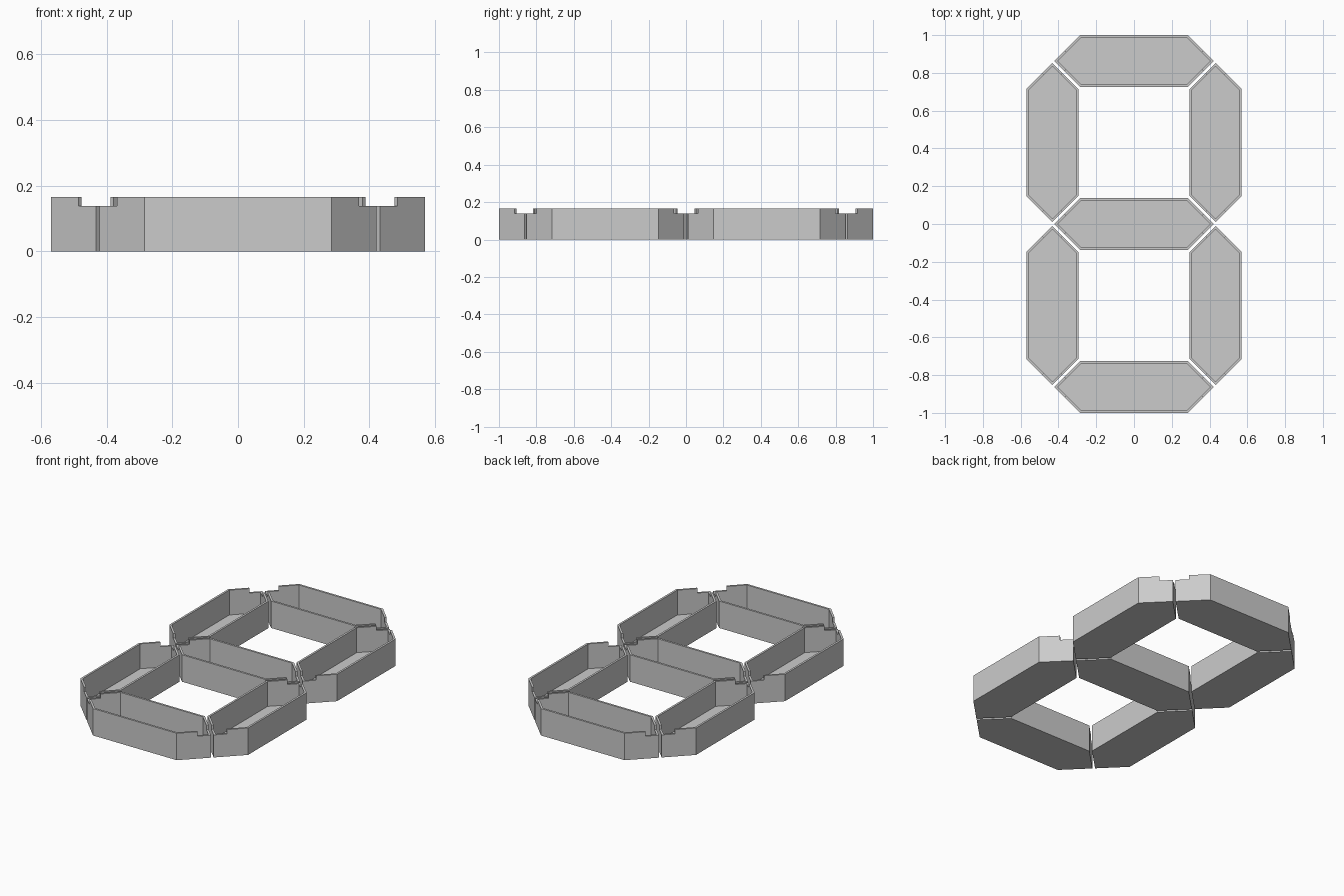
import bpy, bmesh, math

if "Cube" in bpy.data.objects:
    bpy.data.objects.remove(bpy.data.objects["Cube"])

A, W, T = 0.284, 0.137, 0.0125      # half straight side, half width, wall thickness
N = 0.053                           # half width of the notch at each tip
FLOOR, LOW, HIGH = 0.0125, 0.138, 0.165
PITCH = 0.8630                      # spacing between the horizontal segments

grey = bpy.data.materials.new("plain grey")
grey.diffuse_color = (0.6, 0.6, 0.6, 1)
grey.use_nodes = True
grey.node_tree.nodes["Principled BSDF"].inputs["Base Color"].default_value = grey.diffuse_color


def outline(t):
    """Hexagon moved inward by t, with extra points where the tip notches end."""
    d = t / math.sqrt(2)
    cx, cy = A - t * math.tan(math.pi / 8), W - t
    nx, ny = A + W - N - d, N - d
    tip = A + W - 2 * d
    right = [(cx, -cy), (nx, -ny), (tip, 0), (nx, ny), (cx, cy)]
    return right + [(-x, -y) for x, y in right]


def tray_mesh():
    bm = bmesh.new()
    outer, inner = outline(0), outline(T)
    n = len(outer)
    cache = {}

    def v(ring, i, z):
        key = (ring is inner, i % n, z)
        if key not in cache:
            cache[key] = bm.verts.new((*ring[i % n], z))
        return cache[key]

    def wall(ring, i, z0, z1):
        bm.faces.new([v(ring, i, z0), v(ring, i + 1, z0),
                      v(ring, i + 1, z1), v(ring, i, z1)])

    for i in range(n):
        notched = i % 5 in (1, 2)
        top = LOW if notched else HIGH
        wall(outer, i, 0, LOW)
        wall(inner, i, FLOOR, LOW)
        if not notched:
            wall(outer, i, LOW, HIGH)
            wall(inner, i, LOW, HIGH)
        # rim
        bm.faces.new([v(outer, i, top), v(outer, i + 1, top),
                      v(inner, i + 1, top), v(inner, i, top)])
        # notch side
        if i % 5 in (1, 3):
            bm.faces.new([v(outer, i, LOW), v(outer, i, HIGH),
                          v(inner, i, HIGH), v(inner, i, LOW)])
    # underside and inside floor
    bm.faces.new([v(outer, i, 0) for i in range(n)])
    bm.faces.new([v(inner, i, FLOOR) for i in range(n)])
    bmesh.ops.recalc_face_normals(bm, faces=bm.faces)
    bmesh.ops.dissolve_limit(bm, angle_limit=0.01, verts=bm.verts, edges=bm.edges)
    me = bpy.data.meshes.new("segment_tray")
    bm.to_mesh(me)
    bm.free()
    me.materials.append(grey)
    return me


mesh = tray_mesh()


def segment(name, x, y, upright=False):
    ob = bpy.data.objects.new(name, mesh)
    ob.location = (x, y, 0)
    ob.rotation_euler.z = math.pi / 2 if upright else 0
    bpy.context.collection.objects.link(ob)


# horizontal segments
for name, k in (("bottom", -1), ("middle", 0), ("top", 1)):
    segment(name + "_segment", 0, k * PITCH)
# upright segments
for side, sx in (("left", -1), ("right", 1)):
    for level, sy in (("lower", -1), ("upper", 1)):
        segment(f"{level}_{side}_segment", sx * 0.432, sy * PITCH / 2, True)
